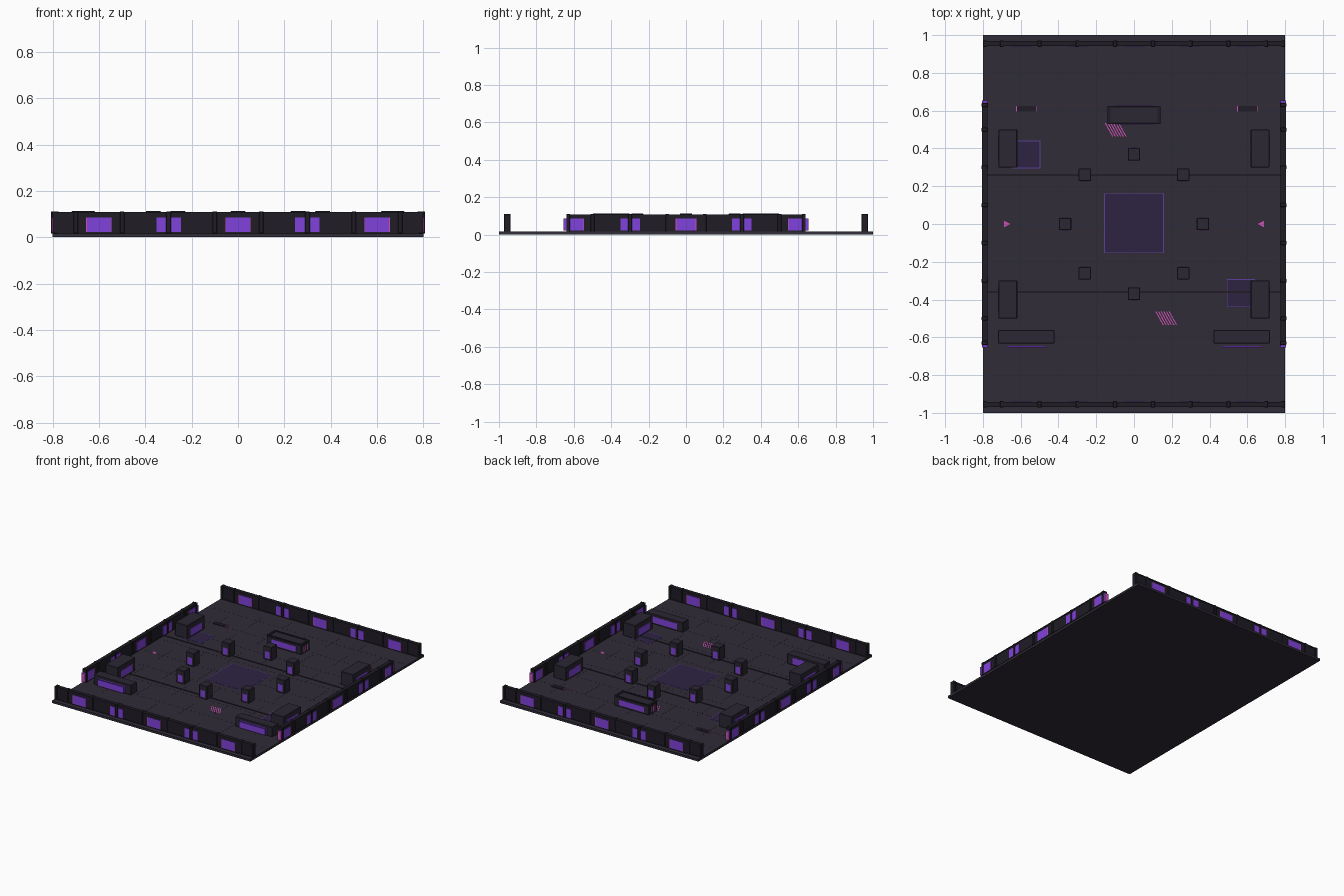
import bpy, bmesh
from mathutils import Matrix, Vector

if "Cube" in bpy.data.objects:
    bpy.data.objects.remove(bpy.data.objects["Cube"])

F = 0.016          # floor top
TOP = 0.113        # tallest blocks


def mat(name, r, g, b):
    m = bpy.data.materials.new(name)
    m.diffuse_color = (r, g, b, 1)
    m.use_nodes = True
    m.node_tree.nodes["Principled BSDF"].inputs["Base Color"].default_value = m.diffuse_color
    return m


FLOOR = mat("floor_grey", 0.030, 0.025, 0.040)
DARK = mat("dark_metal", 0.014, 0.012, 0.019)
BLOCK = mat("block_grey", 0.024, 0.020, 0.032)
PURPLE = mat("purple_panel", 0.22, 0.055, 0.72)
PAD = mat("pad_violet", 0.026, 0.017, 0.055)
EDGE = mat("pad_edge", 0.11, 0.05, 0.32)
PINK = mat("pink", 0.60, 0.08, 0.46)


def finish(name, bm, material):
    me = bpy.data.meshes.new(name)
    bm.to_mesh(me)
    bm.free()
    me.materials.append(material)
    ob = bpy.data.objects.new(name, me)
    bpy.context.collection.objects.link(ob)
    return ob


def boxes(name, material, items, bevel=0):
    """items: (x, y, z_bottom, size_x, size_y, size_z)"""
    bm = bmesh.new()
    for x, y, z, sx, sy, sz in items:
        m = Matrix.Translation((x, y, z + sz / 2)) @ Matrix.Diagonal((sx, sy, sz, 1))
        bmesh.ops.create_cube(bm, size=1, matrix=m)
    if bevel:
        bmesh.ops.bevel(bm, geom=bm.edges[:], offset=bevel, segments=1, affect='EDGES')
    return finish(name, bm, material)


def decals(name, material, polys, h=0.001):
    bm = bmesh.new()
    for poly in polys:
        f = bm.faces.new([bm.verts.new((x, y, F)) for x, y in poly])
        r = bmesh.ops.extrude_face_region(bm, geom=[f])
        bmesh.ops.translate(bm, vec=Vector((0, 0, h)),
                            verts=[v for v in r["geom"] if isinstance(v, bmesh.types.BMVert)])
    bmesh.ops.recalc_face_normals(bm, faces=bm.faces)
    return finish(name, bm, material)


# Floor slab and faint seams
boxes("floor", FLOOR, [(0, 0, 0, 1.6, 2, F)])
boxes("floor_ridge", DARK, [(0, y, F, 1.56, 0.012, 0.003) for y in (0.26, -0.36)])
boxes("floor_seam", BLOCK,
      [(0, i * 0.2, F, 1.54, 0.002, 0.0004) for i in range(-4, 5)] +
      [(i * 0.2, 0, F, 0.002, 1.84, 0.0004) for i in range(-3, 4)])


# Perimeter walls: body, rails, posts, panels showing on both faces
def wall(name, pos, length, along_x, posts):
    def put(t, z, st, thick, sz):
        return (t, pos, z, st, thick, sz) if along_x else (pos, t, z, thick, st, sz)

    boxes(name, DARK, [put(0, F, length, 0.022, 0.108 - F)])
    boxes(name + "_rails", DARK, [put(0, 0.101, length, 0.027, 0.008),
                                  put(0, F, length, 0.027, 0.006)])
    boxes(name + "_posts", DARK, [put(t, F, 0.02, 0.034, TOP - 0.002 - F) for t in posts], 0.002)
    spans = [(0, 0.107)] + [(s * c, w) for s in (-1, 1)
                            for c, w in ((0.268, 0.043), (0.33, 0.043), (0.6, 0.107))]
    boxes(name + "_panels", PURPLE, [put(t, 0.022, w, 0.028, 0.064) for t, w in spans])
    boxes(name + "_panel_trim", PINK,
          [put(t + s * w / 2, 0.022, 0.003, 0.0285, 0.064)
           for t, w in spans if w > 0.1 for s in (-1, 1)])


P = [s * p for s in (-1, 1) for p in (0.1, 0.3, 0.5)]
for side, s in (("front", -1), ("back", 1)):
    wall(side + "_wall", s * 0.955, 1.6, True, P + [-0.7, 0.7, -0.79, 0.79])
for side, s in (("left", -1), ("right", 1)):
    wall(side + "_wall", s * 0.79, 1.28, False, P + [-0.63, 0.63])


# Free-standing blocks with a recessed top
def block(name, x, y, sx, sy, top):
    bm = bmesh.new()
    m = Matrix.Translation((x, y, (F + top) / 2)) @ Matrix.Diagonal((sx, sy, top - F, 1))
    bmesh.ops.create_cube(bm, size=1, matrix=m)
    bmesh.ops.bevel(bm, geom=bm.edges[:], offset=0.003, segments=1, affect='EDGES')
    return finish(name, bm, BLOCK)


# Ring of eight pillars
ring = [(0, 0.37), (0, -0.37), (0.365, 0), (-0.365, 0)] + \
       [(a * 0.26, b * 0.26) for a in (-1, 1) for b in (-1, 1)]
for i, (x, y) in enumerate(ring):
    block(f"pillar_{i}", x, y, 0.066, 0.066, TOP)
    boxes(f"pillar_panel_{i}", PURPLE, [(x, y, 0.028, 0.036, 0.069, 0.05)])

# Four side covers and two front barriers
for a in (-1, 1):
    for b in (-1, 1):
        block("side_cover", a * 0.668, b * 0.4, 0.1, 0.2, TOP)
        boxes("side_cover_panel", PURPLE, [(a * 0.668, b * 0.4, 0.028, 0.103, 0.13, 0.05)])
    block("front_barrier", a * 0.57, -0.597, 0.3, 0.07, 0.088)
    boxes("front_barrier_panel", PURPLE, [(a * 0.57, -0.597, 0.026, 0.21, 0.073, 0.045)])
    boxes("front_barrier_screen", PURPLE, [(a * 0.57, -0.65, 0.026, 0.21, 0.008, 0.045)])
    # Low floor lights at the rear
    boxes("floor_vent", DARK, [(a * 0.57 + (a > 0) * 0.03, 0.61, F, 0.1, 0.028, 0.005)])
    boxes("floor_vent_trim", PINK, [(a * 0.57 + (a > 0) * 0.03 + s * 0.052, 0.61, F, 0.004, 0.03, 0.005)
                                    for s in (-1, 1)])

# Rear console with raised rim and lit ends
block("rear_console", 0, 0.577, 0.28, 0.096, 0.084)
boxes("rear_console_rim", DARK,
      [(0, 0.577 + s * 0.042, 0.083, 0.28, 0.01, 0.006) for s in (-1, 1)] +
      [(s * 0.132, 0.577, 0.083, 0.016, 0.075, 0.006) for s in (-1, 1)])
boxes("rear_console_panel", PURPLE, [(0, 0.577, 0.028, 0.2, 0.1, 0.04)])
boxes("rear_console_lights", PINK,
      [(s * 0.14, 0.577 + k * 0.02, 0.028, 0.004, 0.008, 0.04) for s in (-1, 1) for k in (-1, 0, 1)])

# Floor pads with glowing edge
for n, x, y, s in (("centre", 0, 0.004, 0.316), ("rear", -0.57, 0.368, 0.148), ("front", 0.566, -0.366, 0.148)):
    boxes(n + "_pad_edge", EDGE, [(x, y, F, s, s, 0.001)])
    boxes(n + "_pad", PAD, [(x, y, F, s - 0.008, s - 0.008, 0.0018)])

# Hazard stripes and direction arrows
for x0, y0 in ((-0.155, 0.535), (0.112, -0.462)):
    decals("hazard_stripes", PINK,
           [[(x0 + i * 0.014, y0), (x0 + 0.04 + i * 0.014, y0 - 0.072),
             (x0 + 0.046 + i * 0.014, y0 - 0.072), (x0 + 0.006 + i * 0.014, y0)] for i in range(6)])
decals("direction_arrows", PINK,
       [[(s * 0.687, 0.017), (s * 0.687, -0.017), (s * 0.655, 0)] for s in (-1, 1)])
